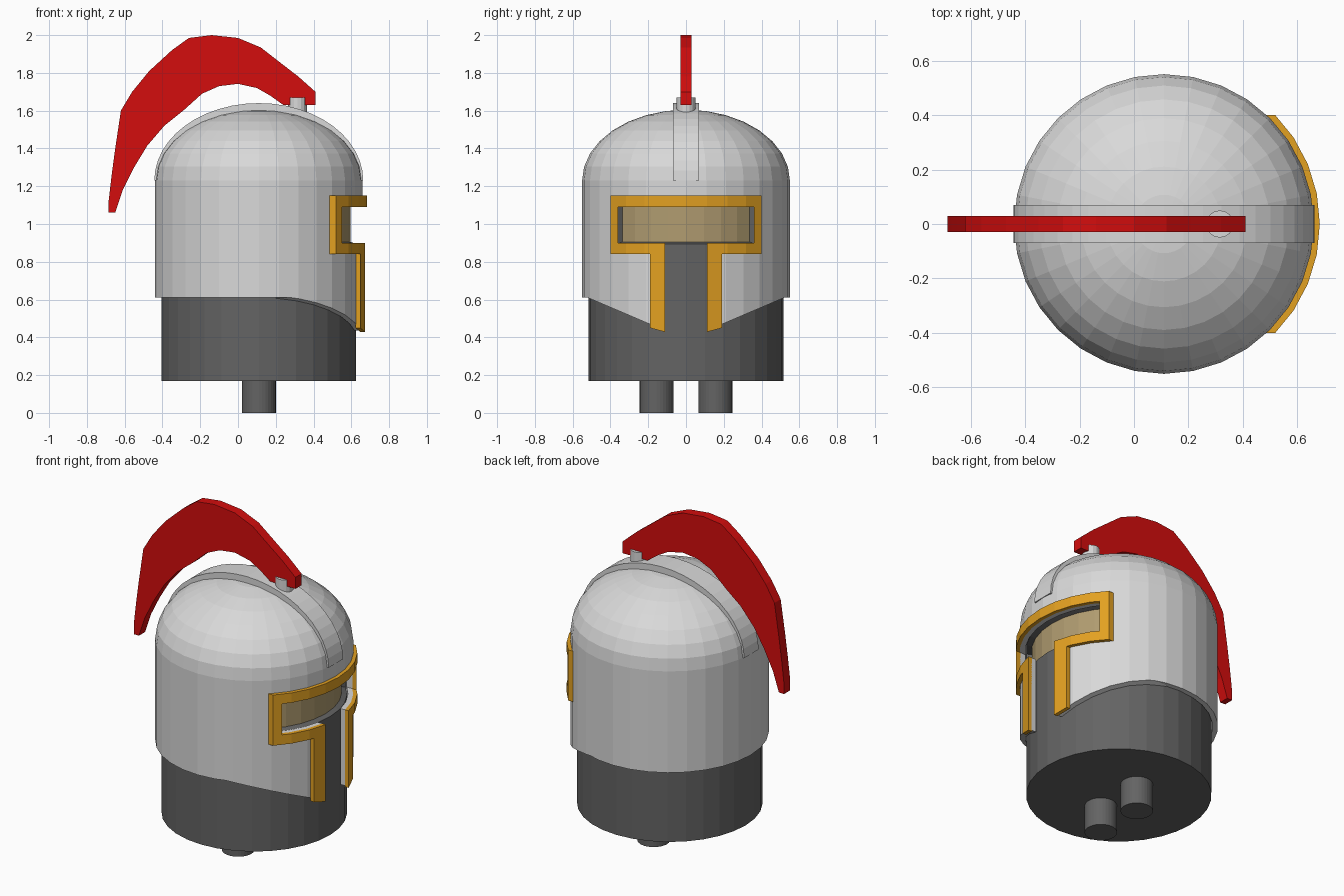
import bpy, bmesh, math
from mathutils import Matrix, Vector

if "Cube" in bpy.data.objects:
    bpy.data.objects.remove(bpy.data.objects["Cube"])

CX = 0.11      # helmet axis
SIDES = 32


def material(name, rgb):
    lin = [c / 12.92 if c <= 0.04045 else ((c + 0.055) / 1.055) ** 2.4 for c in rgb]
    m = bpy.data.materials.new(name)
    m.diffuse_color = (*lin, 1)
    m.use_nodes = True
    m.node_tree.nodes["Principled BSDF"].inputs["Base Color"].default_value = m.diffuse_color
    return m


STEEL = material("light_steel", (0.85, 0.85, 0.85))
DARK = material("dark_grey", (0.39, 0.39, 0.39))
GOLD = material("gold", (0.89, 0.63, 0.13))
TAN = material("tan", (0.69, 0.61, 0.44))
RED = material("red", (0.83, 0.05, 0.05))


def finish(name, bm, *mats):
    bmesh.ops.recalc_face_normals(bm, faces=bm.faces)
    me = bpy.data.meshes.new(name)
    bm.to_mesh(me)
    bm.free()
    ob = bpy.data.objects.new(name, me)
    bpy.context.collection.objects.link(ob)
    for m in mats:
        me.materials.append(m)
    return ob


def lathe(profile, x=CX, y=0, sides=SIDES, closed=False):
    """Spin an (r, z) profile round a vertical axis."""
    bm = bmesh.new()
    vs = [bm.verts.new((x + r, y, z)) for r, z in profile]
    es = [bm.edges.new(p) for p in zip(vs, vs[1:])]
    if closed:
        es.append(bm.edges.new((vs[-1], vs[0])))
    bmesh.ops.spin(bm, geom=vs + es, cent=(x, y, 0), axis=(0, 0, 1),
                   angle=math.tau, steps=sides)
    bmesh.ops.remove_doubles(bm, verts=bm.verts, dist=1e-4)
    bmesh.ops.dissolve_degenerate(bm, edges=bm.edges, dist=1e-5)
    return bm


def prism(points, start, offset):
    """Extrude a closed 3D outline by an offset."""
    bm = bmesh.new()
    f = bm.faces.new([bm.verts.new(Vector(p) + Vector(start)) for p in points])
    ext = bmesh.ops.extrude_face_region(bm, geom=[f], use_keep_orig=True)
    bmesh.ops.translate(bm, vec=offset,
                        verts=[v for v in ext["geom"] if isinstance(v, bmesh.types.BMVert)])
    return bm


def cut(ob, cutter, operation, mat):
    """Apply a boolean and drop the cutter."""
    mod = ob.modifiers.new("cut", "BOOLEAN")
    mod.operation, mod.object, mod.solver = operation, cutter, "EXACT"
    me = bpy.data.meshes.new_from_object(
        ob.evaluated_get(bpy.context.evaluated_depsgraph_get()))
    ob.modifiers.clear()
    ob.data = me
    me.materials.clear()
    me.materials.append(mat)
    for p in me.polygons:
        p.material_index = 0
    bpy.data.objects.remove(cutter)


def mirrored(half):
    """Outline in the y-z plane, mirrored across y = 0."""
    pts = half + [(-y, z) for y, z in reversed(half)]
    return [(0, y, z) for y, z in pts]


# Head with a recessed face band
bm = lathe([(0, 0.17), (0.515, 0.17), (0.515, 0.895), (0.515, 1.10), (0.515, 1.22), (0, 1.22)])
bmesh.ops.recalc_face_normals(bm, faces=bm.faces)
band = []
for f in bm.faces:
    c = f.calc_center_median()
    if 0.9 < c.z < 1.09 and abs(math.atan2(c.y, c.x - CX)) < math.pi / 4:
        band.append(f)
bmesh.ops.inset_region(bm, faces=band, thickness=0.01, depth=-0.03, use_even_offset=True)
for f in band:
    f.material_index = 1
finish("head", bm, DARK, TAN)

# Legs
for side, y in (("left", 0.155), ("right", -0.155)):
    finish("leg_" + side, lathe([(0, 0), (0.09, 0), (0.09, 0.175), (0, 0.175)], y=y), DARK)

# Helmet shell: hollow dome, then face opening and hem cut away
arc = [math.radians(11.25 * i) for i in range(9)]
inner = [(0.52 * math.sin(a), 1.23 + 0.345 * math.cos(a)) for a in arc]
outer = [(0.55 * math.sin(a), 1.23 + 0.375 * math.cos(a)) for a in reversed(arc)]
helmet = finish("helmet", lathe(inner + [(0.52, 0.40), (0.55, 0.40)] + outer), STEEL)
opening = mirrored([(0.7, 0.3), (0.7, 0.61), (0.52, 0.61), (0.11, 0.435),
                    (0.11, 0.90), (0.36, 0.90), (0.36, 1.09)])
cut(helmet, finish("opening_cutter", prism(opening, (CX, 0, 0), (1, 0, 0))), "DIFFERENCE", STEEL)
back = mirrored([(0.8, 0.2), (0.8, 0.61)])
cut(helmet, finish("hem_cutter", prism(back, (-1, 0, 0), (1.2, 0, 0))), "DIFFERENCE", STEEL)

# Gold trim: thin ring kept only inside the trim outline
trim = finish("gold_trim", lathe([(0.549, 0.3), (0.572, 0.3), (0.572, 1.3), (0.549, 1.3)],
                                 closed=True), GOLD)
frame = mirrored([(0.40, 1.15), (0.40, 0.84), (0.19, 0.84), (0.19, 0.45), (0.11, 0.428),
                  (0.11, 0.90), (0.36, 0.90), (0.36, 1.09)])
cut(trim, finish("trim_cutter", prism(frame, (CX, 0, 0), (1, 0, 0))), "INTERSECT", GOLD)

# Crown ridge over the dome
ridge = []
for scale_x, scale_z, order in ((0.553, 0.41, 1), (0.50, 0.33, -1)):
    ridge += [(CX + scale_x * math.cos(math.pi * i / 24), 0,
               1.23 + scale_z * math.sin(math.pi * i / 24)) for i in range(25)][::order]
finish("crown_ridge", prism(ridge, (0, -0.07, 0), (0, 0.14, 0)), STEEL)

# Plume holder
finish("plume_holder", lathe([(0, 1.55), (0.05, 1.55), (0.05, 1.67), (0, 1.67)], x=0.315, sides=16),
       STEEL)

# Plume
plume = [(0.41, 1.63), (0.41, 1.70), (0.32, 1.78), (0.21, 1.865), (0.12, 1.935), (0, 1.985),
         (-0.14, 2.0), (-0.26, 1.985), (-0.35, 1.92), (-0.47, 1.81), (-0.56, 1.70),
         (-0.62, 1.60), (-0.65, 1.40), (-0.67, 1.25), (-0.685, 1.12), (-0.685, 1.06),
         (-0.65, 1.06), (-0.61, 1.18), (-0.55, 1.30), (-0.48, 1.415), (-0.39, 1.52),
         (-0.29, 1.60), (-0.19, 1.69), (-0.10, 1.73), (0, 1.742), (0.10, 1.72),
         (0.17, 1.68), (0.24, 1.63)]
finish("plume", prism([(x, 0, z) for x, z in plume], (0, -0.03, 0), (0, 0.06, 0)), RED)
